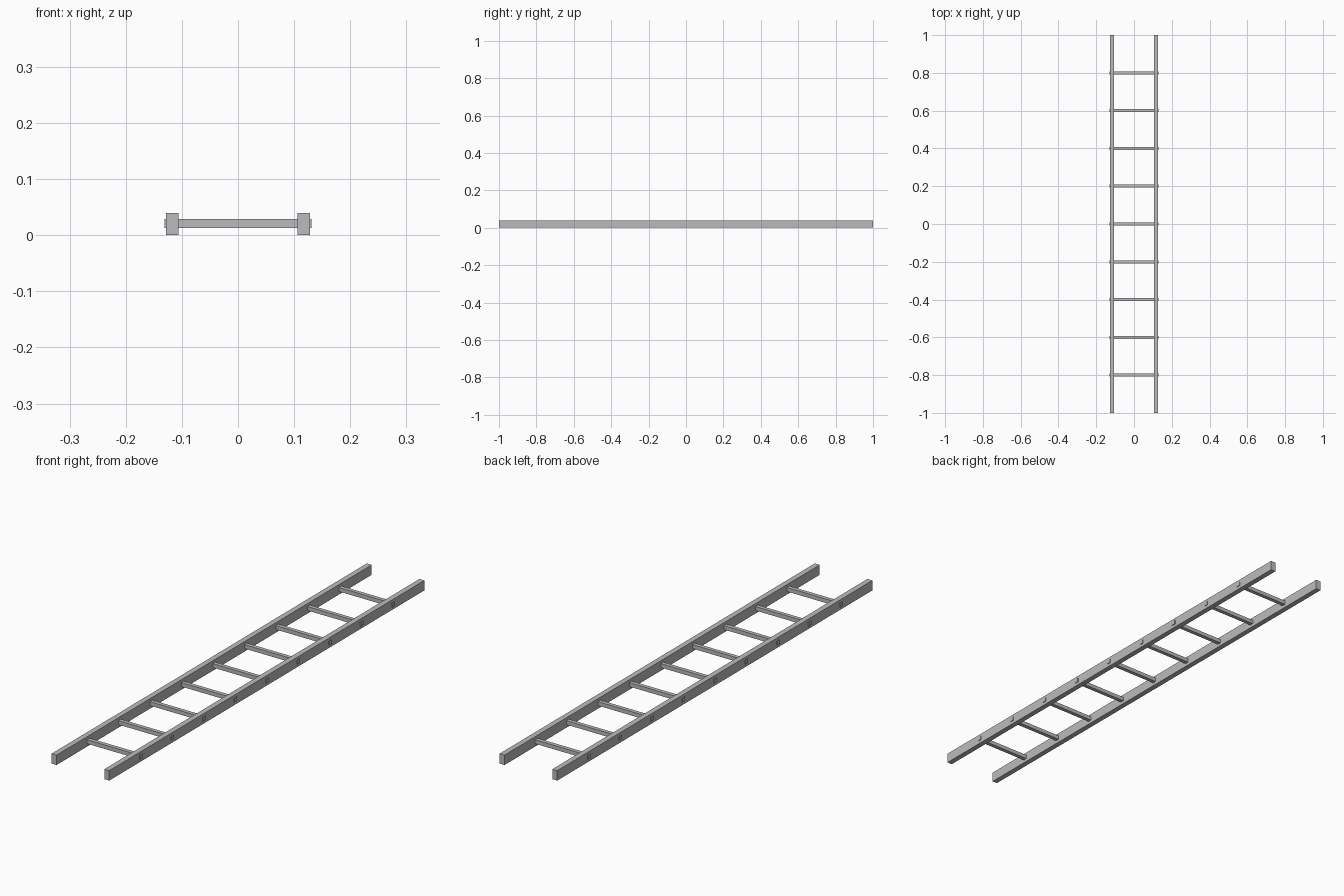
import bpy

if "Cube" in bpy.data.objects:
    bpy.data.objects.remove(bpy.data.objects["Cube"])

# Single bare-metal colour
metal = bpy.data.materials.new("grey_metal")
metal.diffuse_color = (0.5, 0.5, 0.52, 1)
metal.use_nodes = True
metal.node_tree.nodes["Principled BSDF"].inputs["Base Color"].default_value = metal.diffuse_color


def box(name, size, location):
    bpy.ops.mesh.primitive_cube_add(size=1, location=location)
    obj = bpy.context.object
    obj.name = name
    obj.scale = size
    bpy.ops.object.transform_apply(location=False, rotation=False, scale=True)
    obj.data.materials.append(metal)
    return obj


# Two long side rails
for side, label in ((-1, "left"), (1, "right")):
    box(f"{label}_rail", (0.022, 2.0, 0.04), (side * 0.117, 0, 0.02))

# Nine square rungs, poking slightly through the rails
for i in range(9):
    box(f"rung_{i + 1}", (0.262, 0.016, 0.016), (0, (i - 4) * 0.2, 0.0205))
